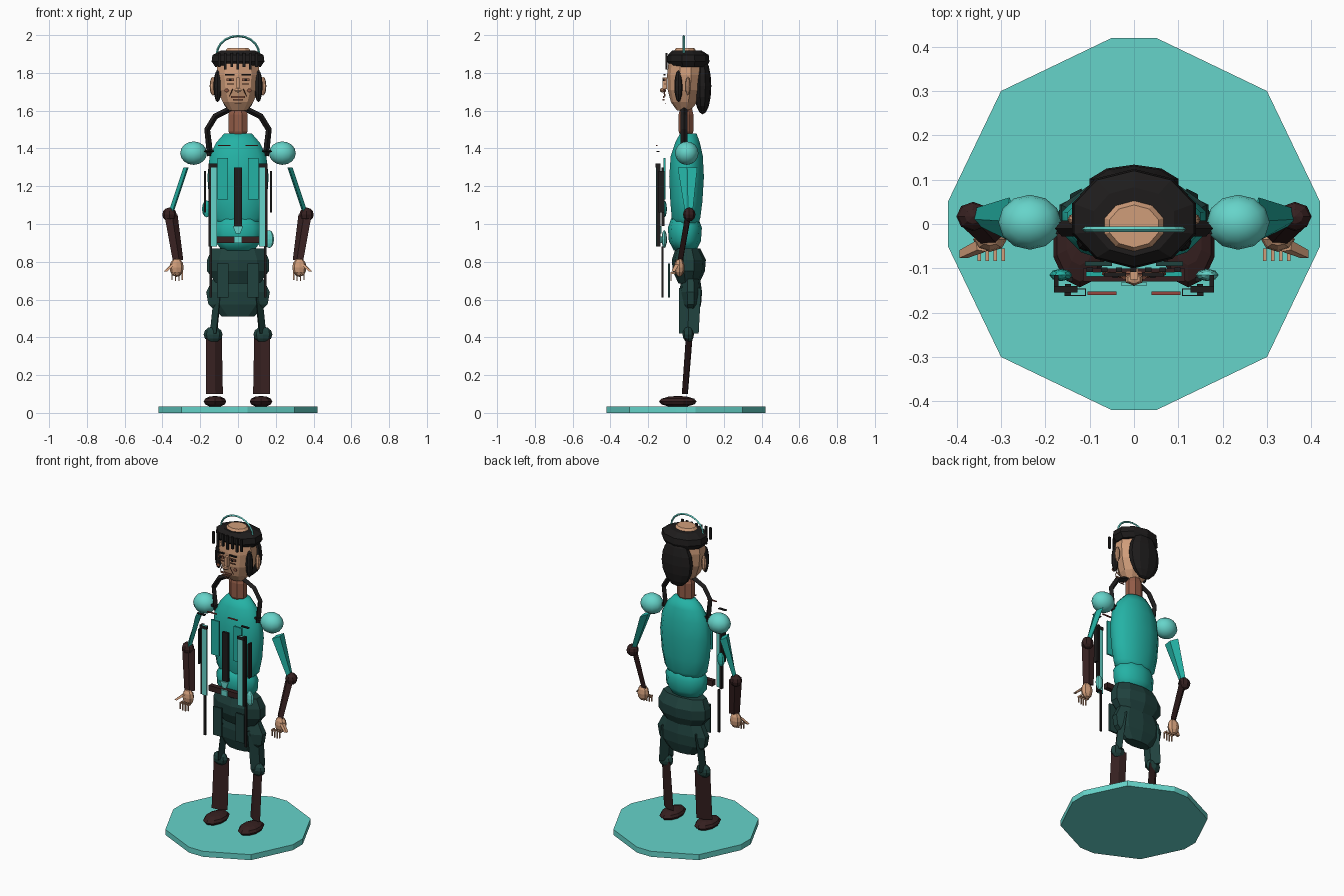
import bpy, bmesh, math
from mathutils import Vector

if "Cube" in bpy.data.objects:
    bpy.data.objects.remove(bpy.data.objects["Cube"])


def material(name, r, g, b):
    lin = [((c / 255 + 0.055) / 1.055) ** 2.4 if c > 10 else c / 3295 for c in (r, g, b)]
    m = bpy.data.materials.new(name)
    m.diffuse_color = (*lin, 1)
    m.use_nodes = True
    m.node_tree.nodes["Principled BSDF"].inputs["Base Color"].default_value = m.diffuse_color
    return m


TEAL = material("teal cloth", 36, 178, 165)
LIGHT = material("light teal", 102, 212, 202)
GREEN = material("dark green cloth", 32, 66, 62)
BROWN = material("dark brown leather", 54, 32, 32)
SKIN = material("skin", 208, 157, 122)
SHADE = material("deep skin", 148, 93, 72)
BLACK = material("black", 30, 28, 28)
RED = material("red trim", 150, 70, 62)


def finish(name, bm, mat, smooth=False):
    bmesh.ops.recalc_face_normals(bm, faces=bm.faces)
    me = bpy.data.meshes.new(name)
    bm.to_mesh(me)
    bm.free()
    me.materials.append(mat)
    if smooth:
        for p in me.polygons:
            p.use_smooth = True
    ob = bpy.data.objects.new(name, me)
    bpy.context.collection.objects.link(ob)
    return ob


def skin_rings(bm, rings):
    vs = [[bm.verts.new(p) for p in r] for r in rings]
    n = len(vs[0])
    for a, b in zip(vs, vs[1:]):
        for i in range(n):
            bm.faces.new((a[i], a[(i + 1) % n], b[(i + 1) % n], b[i]))
    bm.faces.new(vs[0])
    bm.faces.new(vs[-1])


def loft(name, mat, rings, n=10, smooth=False):
    """Stack of ellipses: (z, rx, ry, centre y)."""
    bm = bmesh.new()
    turn = math.pi / n
    skin_rings(bm, [[(rx * math.cos(turn + i * math.tau / n), cy + ry * math.sin(turn + i * math.tau / n), z)
                     for i in range(n)] for z, rx, ry, cy in rings])
    return finish(name, bm, mat, smooth)


def ball(name, mat, c, r, seg=10, rings=6, smooth=False):
    bm = bmesh.new()
    bmesh.ops.create_uvsphere(bm, u_segments=seg, v_segments=rings, radius=1)
    for v in bm.verts:
        v.co = Vector([v.co[i] * r[i] + c[i] for i in range(3)])
    return finish(name, bm, mat, smooth)


def box(name, mat, x, y, z):
    bm = bmesh.new()
    bmesh.ops.create_cube(bm, size=1)
    for v in bm.verts:
        v.co = Vector([(a + b) / 2 + v.co[i] * (b - a) for i, (a, b) in enumerate((x, y, z))])
    return finish(name, bm, mat)


def limb(name, mat, p0, p1, w0, w1, t):
    """Flat limb with a diamond section; w0 and w1 are half width vectors."""
    bm = bmesh.new()
    rings = []
    for p, w in ((p0, w0), (p1, w1)):
        p, w = Vector(p), Vector((*w, 0))
        side = Vector((-w.y, w.x, 0)).normalized() * t
        rings.append([p + w, p + side, p - w, p - side])
    skin_rings(bm, rings)
    return finish(name, bm, mat)


def band(name, mat, pts, hx, hy):
    """Strip following points in the x-z plane; hx half width, hy half depth."""
    bm = bmesh.new()
    rings = []
    for i, p in enumerate(pts):
        d = Vector(pts[min(i + 1, len(pts) - 1)]) - Vector(pts[max(i - 1, 0)])
        d.normalize()
        nrm = Vector((-d.z, 0, d.x)) * hx
        y = Vector((0, hy, 0))
        rings.append([Vector(p) + nrm, Vector(p) + y, Vector(p) - nrm, Vector(p) - y])
    skin_rings(bm, rings)
    return finish(name, bm, mat)


# base plate with chamfered octagon outline
bm = bmesh.new()
q = [(.42, .05), (.30, .30), (.05, .42)]
outline = q + [(-x, y) for x, y in reversed(q)] + [(-x, -y) for x, y in q] + [(x, -y) for x, y in reversed(q)]
skin_rings(bm, [[(x, y, z) for x, y in outline] for z in (0, .035)])
finish("base", bm, LIGHT)

# torso, abdomen and hips
loft("torso", TEAL, [(.98, .10, .06, 0), (1.03, .14, .078, 0), (1.12, .158, .088, .002), (1.25, .168, .095, .003),
                     (1.36, .155, .088, .004), (1.43, .12, .068, .008), (1.48, .075, .045, .012)], 12, True)
loft("abdomen", TEAL, [(.86, .09, .06, -.005), (.91, .13, .085, -.006), (.98, .135, .09, -.006),
                       (1.05, .10, .065, -.006)], 10, True)
loft("hips", GREEN, [(.685, .12, .055, .015), (.75, .172, .085, .015), (.81, .172, .09, .015), (.87, .145, .065, .01)], 10)
loft("lower_hips", GREEN, [(.51, .09, .035, .025), (.575, .165, .055, .025), (.64, .177, .06, .025),
                           (.71, .14, .05, .025)], 10)

# neck and head
loft("neck", SHADE, [(1.46, .035, .028, 0), (1.49, .055, .042, 0), (1.58, .055, .042, 0), (1.63, .035, .03, 0)], 8)
loft("head", SKIN, [(1.60, .05, .035, -.012), (1.645, .085, .07, -.01), (1.71, .113, .092, -.005),
                    (1.79, .122, .097, -.003), (1.87, .11, .088, -.003), (1.932, .058, .048, -.005)], 10)
# hair
loft("hair_band", BLACK, [(1.83, .125, .095, .015), (1.86, .147, .112, .012), (1.895, .142, .108, .012),
                          (1.918, .095, .078, .005)], 10)
ball("back_hair", BLACK, (0, .088, 1.73), (.105, .046, .15), 10, 8)
for i in range(7):
    x = -.10 + i * .033
    box("fringe_strand", BLACK, (x - .007, x + .007), (-.108, -.098), (1.83 - .012 * (i % 2), 1.905))

# headphones: arch over the head
band("head_arch", LIGHT, [(.112 * math.cos(a), -.012, 1.90 + .095 * math.sin(a))
                          for a in [math.pi * i / 10 for i in range(11)]], .006, .006)
# hanging collar arch round the neck
half = [(-.148, -.01, 1.36), (-.155, -.01, 1.43), (-.163, -.01, 1.50), (-.12, -.01, 1.57), (-.05, -.01, 1.605)]
band("collar_arch", BLACK, half + [(-x, y, z) for x, y, z in reversed(half)], .016, .018)

# face centre details
box("nose_bridge", SKIN, (-.009, .009), (-.125, -.10), (1.715, 1.775))
ball("nose_tip", SKIN, (0, -.125, 1.708), (.022, .014, .012), 6, 4)
box("mouth", SHADE, (-.036, .036), (-.122, -.113), (1.668, 1.677))
box("lower_lip", SHADE, (-.026, .026), (-.124, -.115), (1.655, 1.662))
box("chin_crease", SHADE, (-.018, .018), (-.112, -.106), (1.635, 1.639))

# belt, buckle, centre strip and pendant
box("belt", BROWN, (-.115, .115), (-.13, -.10), (.90, .935))
box("buckle", LIGHT, (-.022, .022), (-.14, -.131), (.90, .935))
box("centre_strip", BLACK, (-.02, .02), (-.13, -.115), (.99, 1.30))
bm = bmesh.new()
skin_rings(bm, [[(-.028, y, .99), (.028, y, .99), (.012, y, .95), (-.012, y, .95)] for y in (-.14, -.131)])
finish("pendant", bm, LIGHT)

# side pouches sit at different heights
ball("right_pouch", TEAL, (-.165, -.115, 1.08), (.026, .014, .045), 8, 6)
ball("left_pouch", LIGHT, (.165, -.115, .92), (.026, .014, .048), 8, 6)

for s, side in ((-1, "right_"), (1, "left_")):
    def mbox(name, mat, x, y, z):
        return box(side + name, mat, sorted((s * x[0], s * x[1])), y, z)

    def mball(name, mat, c, r, *a):
        return ball(side + name, mat, (s * c[0], c[1], c[2]), r, *a)

    def mlimb(name, mat, p0, p1, w0, w1, t):
        f = lambda v: (s * v[0], *v[1:])
        return limb(side + name, mat, f(p0), f(p1), f(w0), f(w1), t)

    # legs
    mball("shoe", BROWN, (.122, -.043, .06), (.063, .10, .03), 10, 6)
    mlimb("boot", BROWN, (.125, -.006, .10), (.128, .018, .415), (.045, -.016), (.042, -.018), .014)
    mball("knee", GREEN, (.132, .012, .415), (.05, .03, .042), 8, 6)
    mlimb("thigh", GREEN, (.13, .015, .42), (.105, .022, .66), (.014, .052), (.014, .058), .02)
    mbox("thigh_panel", GREEN, (.05, .11), (-.095, -.085), (.61, .79))

    # arms
    mball("shoulder", LIGHT, (.235, .004, 1.375), (.071, .062, .062), 12, 8, True)
    mlimb("upper_arm", TEAL, (.275, .008, 1.30), (.355, .015, 1.06), (.006, .052), (.006, .02), .014)
    mball("elbow", BROWN, (.363, .017, 1.05), (.038, .033, .037), 8, 6)
    mlimb("forearm", BROWN, (.355, .012, 1.05), (.318, -.03, .81), (.035, -.016), (.028, -.014), .014)
    # hand, thumb and fingers
    mball("hand", SKIN, (.325, -.035, .77), (.038, .028, .05), 8, 6)
    mlimb("thumb", SKIN, (.345, -.05, .785), (.385, -.068, .748), (.012, .012), (.009, .009), .012)
    for i in range(4):
        x = .295 + i * .018
        mbox("finger", SKIN, (x - .004, x + .004), (-.083, -.055), (.735, .745))
        mbox("fingertip", SKIN, (x - .003, x + .003), (-.083, -.076), (.695 + .006 * abs(i - 1.5), .735))

    # harness in front of the chest
    mbox("chest_panel", TEAL, (.052, .108), (-.118, -.108), (1.13, 1.35))
    mbox("long_strip", LIGHT, (.11, .142), (-.16, -.148), (.88, 1.32))
    mbox("strip_edge", BLACK, (.142, .156), (-.155, -.135), (.88, 1.32))
    mbox("strip_top", BLACK, (.108, .157), (-.162, -.145), (1.30, 1.32))
    mbox("side_strip", BLACK, (.170, .180), (-.145, -.115), (1.06, 1.28))
    mbox("low_strip", BLACK, (.138, .15), (-.13, -.12), (.61, .88))
    mbox("chest_trim", RED, (.04, .105), (-.16, -.152), (1.413, 1.419))
    mbox("collar_tab", BLACK, (.13, .185), (-.022, .004), (1.378, 1.392))
    mbox("collar_clip", BLACK, (.128, .18), (-.155, -.14), (1.380, 1.386))

    # ears, side locks and face details
    mball("ear", SKIN, (.133, .01, 1.73), (.017, .014, .05), 8, 6)
    mball("side_lock", BLACK, (.108, -.04, 1.73), (.022, .022, .085), 8, 6)
    mbox("brow", BLACK, (.018, .068), (-.118, -.109), (1.786, 1.794))
    mbox("eye", SHADE, (.022, .06), (-.116, -.108), (1.757, 1.771))
    mbox("pupil", BLACK, (.035, .048), (-.122, -.117), (1.757, 1.771))
    mbox("eye_bag", SHADE, (.022, .058), (-.114, -.108), (1.738, 1.743))
    mball("cheek", SHADE, (.06, -.112, 1.707), (.014, .006, .011), 6, 4)
    mlimb("smile_crease", SHADE, (.028, -.118, 1.715), (.046, -.112, 1.675), (.003, 0), (.003, 0), .004)
